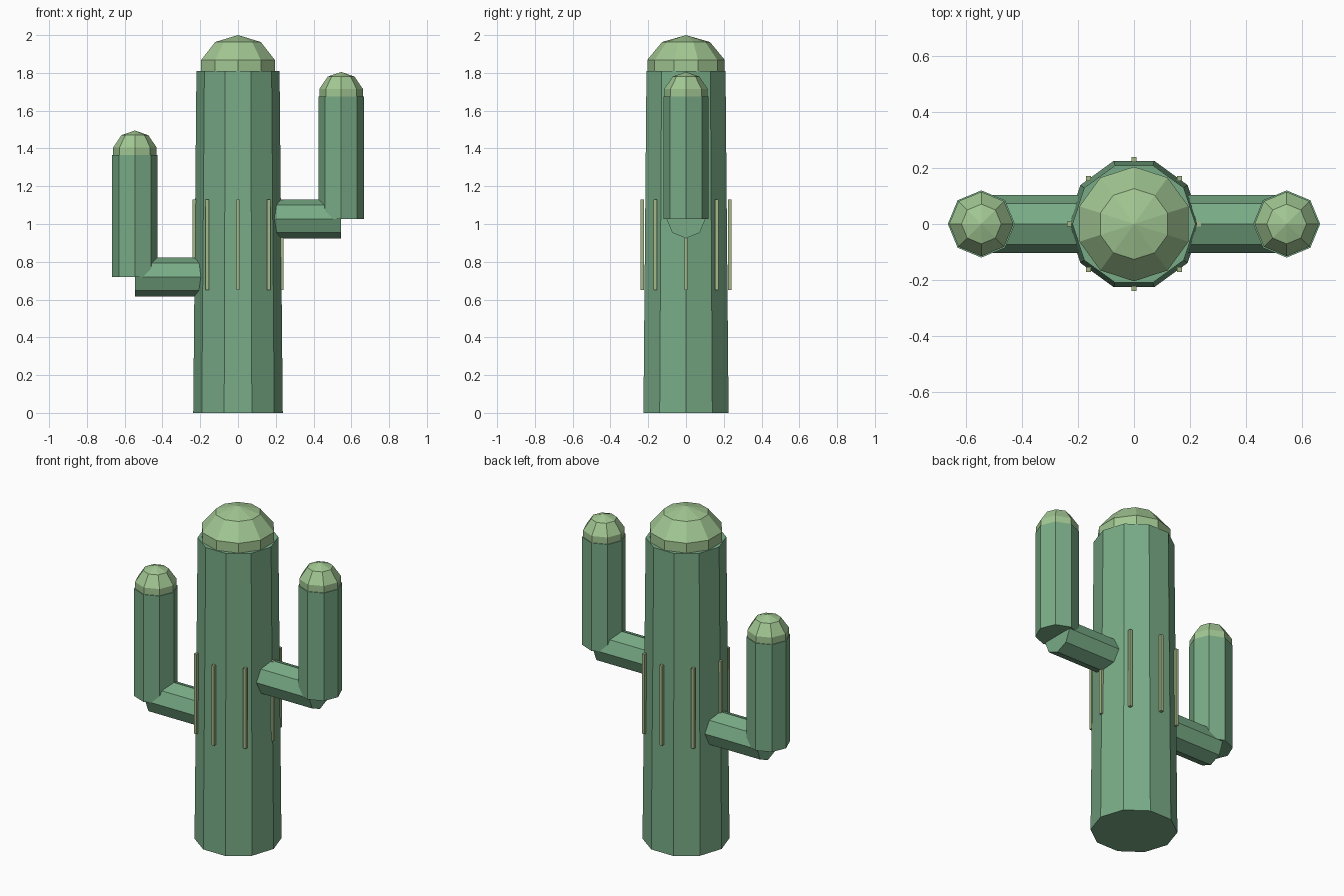
import bpy
from math import pi, cos, sin

if "Cube" in bpy.data.objects:
    bpy.data.objects.remove(bpy.data.objects["Cube"])


def material(name, rgb):
    m = bpy.data.materials.new(name)
    m.diffuse_color = (*rgb, 1)
    m.use_nodes = True
    m.node_tree.nodes["Principled BSDF"].inputs["Base Color"].default_value = m.diffuse_color
    return m


GREEN = material("cactus_green", (0.19, 0.41, 0.24))
PALE = material("pale_green", (0.36, 0.57, 0.29))
SPINE = material("spine", (0.38, 0.48, 0.25))


def finish(name, mat):
    o = bpy.context.object
    o.name = name
    o.data.materials.append(mat)
    return o


def column(name, sides, r1, r2, z0, z1, x=0, turn=0):
    bpy.ops.mesh.primitive_cone_add(vertices=sides, radius1=r1, radius2=r2, depth=z1 - z0,
                                    location=(x, 0, (z0 + z1) / 2), rotation=(0, 0, turn))
    return finish(name, GREEN)


def dome(name, sides, r, height, x, z):
    # five-ring sphere whose lower half sinks into the column
    bpy.ops.mesh.primitive_uv_sphere_add(segments=sides, ring_count=5, radius=1, location=(x, 0, z))
    o = finish(name, PALE)
    o.scale = (r, r, height)


# Trunk with rounded top
column("trunk", 10, 0.237, 0.22, 0, 1.81, turn=pi / 2)
dome("trunk_cap", 10, 0.2155, 0.19, 0, 1.81)

# Arms: horizontal stub, upright and cap
for side, s, z0, z1 in (("right", 1, 1.027, 1.675), ("left", -1, 0.72, 1.365)):
    bpy.ops.mesh.primitive_cylinder_add(vertices=8, radius=0.103, depth=0.385,
                                        location=(s * 0.3525, 0, z0), rotation=(0, pi / 2, 0))
    finish(side + "_arm_stub", GREEN)
    column(side + "_arm", 8, 0.12, 0.12, z0, z1, x=s * 0.546)
    dome(side + "_arm_cap", 8, 0.121, 0.13, s * 0.546, z1)

# Ring of eight thin spines
for i in range(8):
    a = i * pi / 4
    bpy.ops.mesh.primitive_cube_add(size=1, location=(0.231 * cos(a), 0.231 * sin(a), 0.89))
    finish(f"spine_{i + 1}", SPINE).scale = (0.018, 0.018, 0.48)
